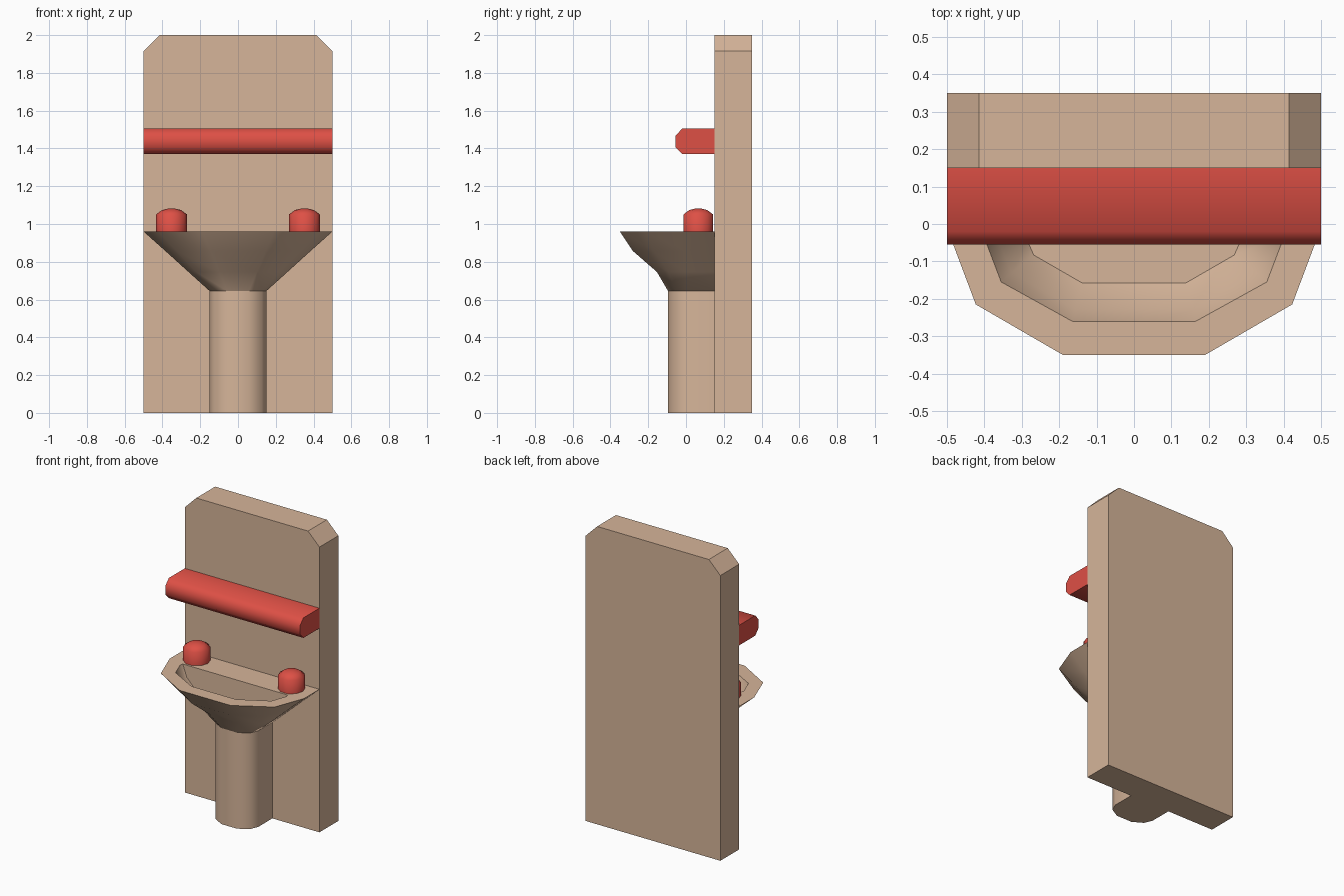
import bpy, bmesh, math

if "Cube" in bpy.data.objects:
    bpy.data.objects.remove(bpy.data.objects["Cube"])


def material(name, rgb):
    m = bpy.data.materials.new(name)
    m.diffuse_color = (*rgb, 1)
    m.use_nodes = True
    m.node_tree.nodes["Principled BSDF"].inputs["Base Color"].default_value = m.diffuse_color
    return m


TAN = material("tan", (0.67, 0.46, 0.32))
RED = material("red", (0.73, 0.08, 0.06))


def loft(name, rings, mat, smooth=None):
    """Skin a list of equal-length closed rings and cap both ends."""
    bm = bmesh.new()
    vs = [[bm.verts.new(p) for p in ring] for ring in rings]
    n = len(vs[0])
    for a, b in zip(vs, vs[1:]):
        for i in range(n):
            j = (i + 1) % n
            bm.faces.new((a[i], a[j], b[j], b[i]))
    bm.faces.new(vs[0][::-1])
    bm.faces.new(vs[-1])
    bmesh.ops.recalc_face_normals(bm, faces=bm.faces)
    me = bpy.data.meshes.new(name)
    bm.to_mesh(me)
    bm.free()
    me.materials.append(mat)
    ob = bpy.data.objects.new(name, me)
    bpy.context.collection.objects.link(ob)
    if smooth:
        bpy.ops.object.select_all(action='DESELECT')
        ob.select_set(True)
        bpy.context.view_layer.objects.active = ob
        bpy.ops.object.shade_smooth_by_angle(angle=math.radians(smooth))
    return ob


def half_ring(z, half):
    """Mirror a right-hand outline (back to front) into a closed ring at height z."""
    pts = half + [(-x, y) for x, y in reversed(half)]
    return [(x, y, z) for x, y in pts]


# back panel with clipped top corners
panel = [(-0.5, 0), (0.5, 0), (0.5, 1.915), (0.415, 2), (-0.415, 2), (-0.5, 1.915)]
loft("back_panel", [[(x, y, z) for x, z in panel] for y in (0.15, 0.35)], TAN)

# pedestal
foot = [(0.15, 0.15), (0.15, 0.0), (0.127, -0.055), (0.058, -0.095)]
loft("pedestal", [half_ring(0, foot), half_ring(0.645, foot)], TAN, 50)

# basin: flared outside, flat rim, hollow inside
rim = [(0.5, 0.15), (0.5, -0.01), (0.423, -0.215), (0.19, -0.35)]


def flare(tx, ty):
    return [(a[0] + (b[0] - a[0]) * tx, a[1] + (b[1] - a[1]) * ty)
            for a, b in zip(foot, rim)]


hole = [(0.39, -0.028), (0.395, -0.05), (0.355, -0.155), (0.165, -0.26)]
step = [(0.36, -0.03), (0.363, -0.045), (0.327, -0.13), (0.158, -0.228)]
floor = [(0.28, -0.032), (0.285, -0.045), (0.268, -0.083), (0.138, -0.158)]
loft("basin", [half_ring(0.645, foot),
               half_ring(0.746, flare(0.32, 0.23)),
               half_ring(0.857, flare(0.67, 0.73)),
               half_ring(0.96, rim), half_ring(0.96, hole),
               half_ring(0.88, step), half_ring(0.80, floor)], TAN, 45)

# shelf with chamfered front edges
shelf = [(0.15, 1.37), (0.15, 1.505), (-0.02, 1.505), (-0.055, 1.468),
         (-0.055, 1.407), (-0.02, 1.37)]
loft("shelf", [[(x, y, z) for y, z in shelf] for x in (-0.5, 0.5)], RED, 60)

# pair of tap knobs
for side, sx in (("left", -1), ("right", 1)):
    rings = [[(sx * 0.352 + r * math.cos(math.tau * i / 10),
               0.065 + r * math.sin(math.tau * i / 10), z) for i in range(10)]
             for r, z in ((0.083, 0.955), (0.083, 1.05), (0.05, 1.074), (0.015, 1.082))]
    loft(side + "_tap", rings, RED, 60)
